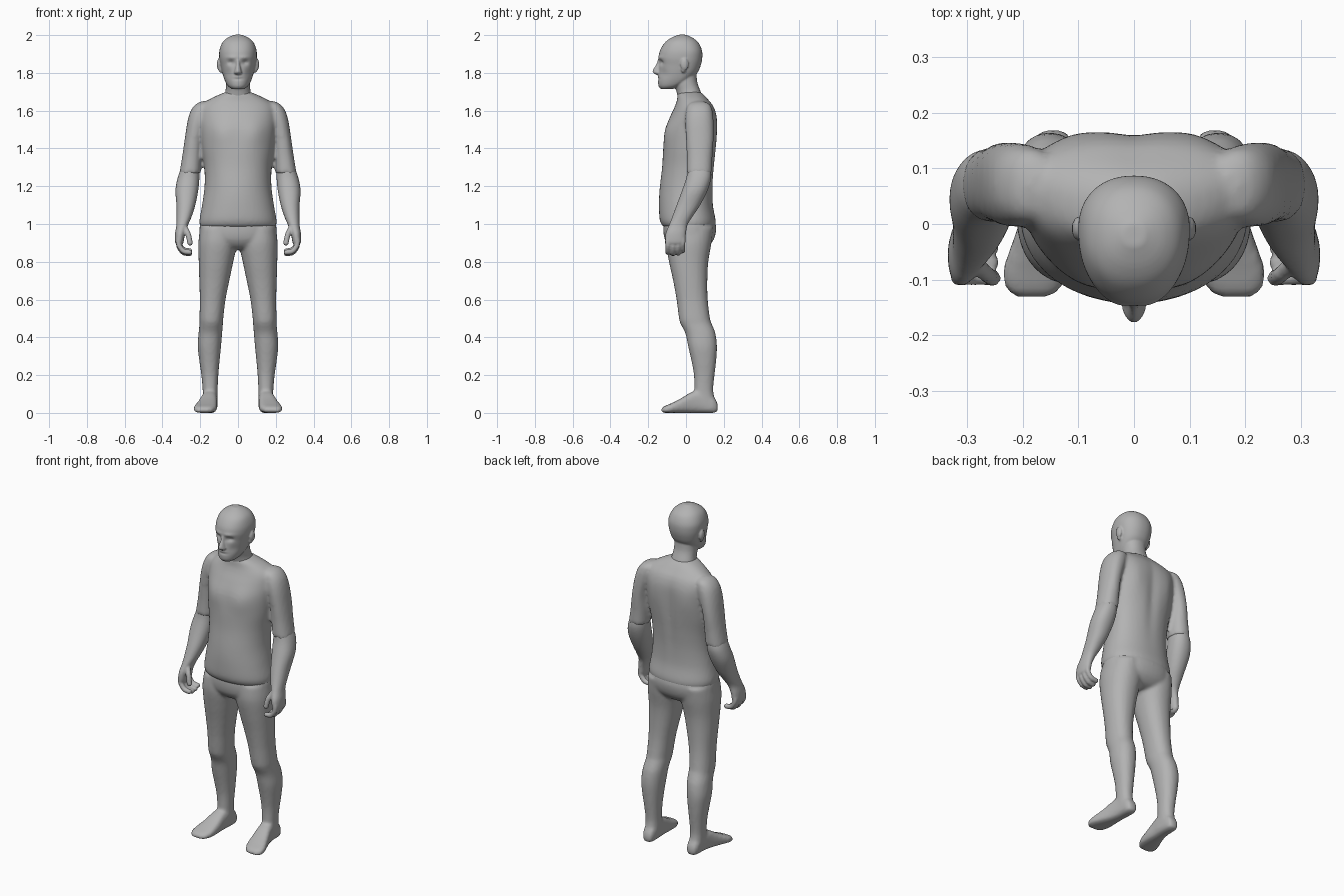
import bpy, bmesh, math
from mathutils import Vector, Matrix

grey = bpy.data.materials.new("plain grey")
grey.diffuse_color = (0.45, 0.45, 0.45, 1)


def spline(rows, steps):
    """Catmull-Rom interpolation through a list of equal-length rows."""
    out = []
    for i in range(len(rows) - 1):
        p0, p1 = rows[max(i - 1, 0)], rows[i]
        p2, p3 = rows[i + 1], rows[min(i + 2, len(rows) - 1)]
        for k in range(steps):
            t = k / steps
            out.append([0.5 * (2 * b + (c - a) * t + (2 * a - 5 * b + 4 * c - d) * t * t
                               + (3 * b - a - 3 * c + d) * t ** 3)
                        for a, b, c, d in zip(p0, p1, p2, p3)])
    return out + [list(rows[-1])]


def loft(bm, rows, s=1, n=2.2, axis="z", segs=32, steps=4, bumps=()):
    """Skin oval sections: (t, a_min, a_max, b_min, b_max, b_of_widest_point)."""
    rings = []
    for t, a0, a1, b0, b1, bc in spline(rows, steps):
        ring = []
        for j in range(segs):
            ang = 2 * math.pi * j / segs
            c, q = math.cos(ang), math.sin(ang)
            a = (a0 + a1) / 2 + (a1 - a0) / 2 * math.copysign(abs(c) ** (2 / n), c)
            b = bc + ((b1 - bc) if q > 0 else (bc - b0)) * math.copysign(abs(q) ** (2 / n), q)
            # soft bumps: (side, x, z, radius_x, radius_z, shift_y)
            for side, x, z, rx, rz, d in bumps:
                if q * side > 0:
                    b += d * math.exp(-((abs(a) - x) / rx) ** 2 - ((t - z) / rz) ** 2) * min(1, abs(q) * 2)
            ring.append(bm.verts.new((s * a, b, t) if axis == "z" else (s * a, t, b)))
        rings.append(ring)
    for r0, r1 in zip(rings, rings[1:]):
        for j in range(segs):
            k = (j + 1) % segs
            bm.faces.new((r0[j], r0[k], r1[k], r1[j]))
    bm.faces.new(rings[0])
    bm.faces.new(rings[-1])


def sym(rows):
    """(z, half width, front, back, widest y) to loft rows."""
    return [(z, -w, w, f, b, c) for z, w, f, b, c in rows]


def mid(rows):
    return [(*r, (r[3] + r[4]) / 2) for r in rows]


def ball(bm, pos, radii):
    bmesh.ops.create_icosphere(bm, subdivisions=2, radius=1,
                               matrix=Matrix.Translation(pos) @ Matrix.Diagonal((*radii, 1)))


def finger(bm, path, r, s):
    for x, y, z in spline(path, 6):
        ball(bm, (s * x, y, z), (r, r, r))


def finish(name, bm, voxel, smooth=3):
    """Fuse the overlapping pieces into one smooth skin."""
    bmesh.ops.recalc_face_normals(bm, faces=bm.faces)
    me = bpy.data.meshes.new(name)
    bm.to_mesh(me)
    bm.free()
    me.materials.append(grey)
    ob = bpy.data.objects.new(name, me)
    bpy.context.collection.objects.link(ob)
    bpy.ops.object.select_all(action="DESELECT")
    bpy.context.view_layer.objects.active = ob
    ob.select_set(True)
    m = ob.modifiers.new("fuse", "REMESH")
    m.mode, m.voxel_size, m.use_smooth_shade = "VOXEL", voxel, True
    m2 = ob.modifiers.new("soften", "SMOOTH")
    m2.factor, m2.iterations = 0.5, smooth
    for mod in ("fuse", "soften"):
        bpy.ops.object.modifier_apply(modifier=mod)
    bpy.ops.object.shade_smooth()


# shirt: torso with chest, shoulder blades and spine groove, plus sleeves
bm = bmesh.new()
loft(bm, sym([(0.985, 0.2, -0.12, 0.155, 0.02), (1.02, 0.204, -0.138, 0.157, 0.02),
              (1.1, 0.19, -0.14, 0.143, 0.02), (1.2, 0.177, -0.135, 0.142, 0.03),
              (1.3, 0.178, -0.126, 0.15, 0.04), (1.4, 0.192, -0.12, 0.16, 0.05),
              (1.5, 0.203, -0.108, 0.165, 0.06), (1.57, 0.208, -0.083, 0.163, 0.07),
              (1.62, 0.2, -0.06, 0.148, 0.07), (1.655, 0.16, -0.048, 0.122, 0.06),
              (1.685, 0.1, -0.045, 0.095, 0.04), (1.7, 0.06, -0.04, 0.075, 0.03)]),
     segs=64, bumps=[(-1, 0.09, 1.48, 0.06, 0.07, -0.01), (1, 0.11, 1.5, 0.05, 0.1, 0.008),
                     (1, 0, 1.42, 0.03, 0.2, -0.01), (-1, 0, 1.15, 0.09, 0.1, -0.004)])
for s in (1, -1):
    loft(bm, mid([(1.65, 0.15, 0.19, 0.05, 0.09), (1.635, 0.14, 0.222, 0.015, 0.125),
                  (1.6, 0.14, 0.25, 0.0, 0.14), (1.54, 0.16, 0.268, -0.005, 0.146),
                  (1.45, 0.187, 0.282, 0.0, 0.146), (1.36, 0.193, 0.295, 0.004, 0.14),
                  (1.27, 0.198, 0.31, 0.003, 0.137)]), s)
finish("shirt", bm, 0.01)

# trousers and feet
bm = bmesh.new()
loft(bm, sym([(1.04, 0.19, -0.11, 0.145, 0.02), (0.98, 0.204, -0.12, 0.16, 0.02),
              (0.92, 0.2, -0.113, 0.148, 0.02), (0.88, 0.16, -0.085, 0.115, 0.02),
              (0.865, 0.1, -0.05, 0.08, 0.02)]), segs=48)
for s in (1, -1):
    loft(bm, mid([(0.98, 0.01, 0.2, -0.105, 0.145), (0.9, 0.005, 0.21, -0.108, 0.135),
                  (0.8, 0.025, 0.208, -0.09, 0.118), (0.7, 0.046, 0.205, -0.068, 0.113),
                  (0.6, 0.066, 0.202, -0.05, 0.115), (0.5, 0.078, 0.204, -0.037, 0.127),
                  (0.47, 0.08, 0.204, -0.028, 0.137), (0.42, 0.084, 0.209, -0.003, 0.156),
                  (0.35, 0.09, 0.213, 0.012, 0.164), (0.27, 0.098, 0.204, 0.03, 0.159),
                  (0.2, 0.104, 0.194, 0.042, 0.151), (0.12, 0.108, 0.187, 0.044, 0.144),
                  (0.06, 0.108, 0.185, 0.04, 0.155), (0.02, 0.112, 0.18, 0.04, 0.155)]), s)
    loft(bm, mid([(0.168, 0.125, 0.165, 0.01, 0.045), (0.145, 0.112, 0.18, 0, 0.085),
                  (0.08, 0.108, 0.187, 0, 0.12), (0.03, 0.11, 0.197, 0, 0.11),
                  (-0.03, 0.11, 0.217, 0, 0.075), (-0.08, 0.115, 0.234, 0, 0.05),
                  (-0.115, 0.132, 0.23, 0, 0.035), (-0.13, 0.15, 0.212, 0.004, 0.024)]),
         s, n=2.9, axis="y")
finish("trousers_and_feet", bm, 0.01, 2)

# bare forearms with palm, thumb and four curled fingers
for s, side in ((1, "left"), (-1, "right")):
    bm = bmesh.new()
    loft(bm, mid([(1.31, 0.205, 0.295, 0.012, 0.128), (1.25, 0.204, 0.318, 0.003, 0.134),
                  (1.18, 0.21, 0.331, -0.02, 0.115), (1.1, 0.226, 0.326, -0.05, 0.075),
                  (1.04, 0.245, 0.325, -0.072, 0.035), (0.995, 0.264, 0.326, -0.09, 0.008),
                  (0.95, 0.28, 0.333, -0.108, 0.0), (0.905, 0.288, 0.333, -0.11, -0.004),
                  (0.89, 0.295, 0.325, -0.1, -0.015)]), s)
    for y, drop in ((-0.096, 0.004), (-0.069, -0.003), (-0.042, 0), (-0.017, 0.012)):
        finger(bm, [(0.314, y, 0.92), (0.312, y, 0.883 + drop),
                    (0.288, y, 0.852 + drop), (0.256, y, 0.846 + drop)], 0.0145, s)
    finger(bm, [(0.285, -0.07, 0.985), (0.264, -0.09, 0.945), (0.254, -0.097, 0.9)], 0.0155, s)
    finish(side + "_forearm_and_hand", bm, 0.006, 2)

# head with brow, eye sockets and mouth, plus neck, nose and ears
bm = bmesh.new()
loft(bm, sym([(1.714, 0.03, -0.132, -0.07, -0.1), (1.73, 0.053, -0.145, -0.035, -0.07),
              (1.76, 0.07, -0.148, 0.02, -0.04), (1.8, 0.083, -0.145, 0.06, -0.02),
              (1.84, 0.092, -0.143, 0.078, -0.01), (1.88, 0.099, -0.145, 0.086, -0.01),
              (1.92, 0.098, -0.137, 0.084, -0.01), (1.96, 0.083, -0.112, 0.066, -0.02),
              (1.985, 0.057, -0.08, 0.036, -0.02), (2.002, 0.02, -0.04, 0.0, -0.02)]),
     segs=96, steps=8,
     bumps=[(-1, 0.037, 1.855, 0.018, 0.013, 0.014), (-1, 0.035, 1.882, 0.03, 0.009, -0.005),
            (-1, 0, 1.768, 0.026, 0.005, 0.006), (-1, 0, 1.778, 0.02, 0.006, -0.004),
            (-1, 0.055, 1.795, 0.02, 0.025, 0.006)])
loft(bm, sym([(1.64, 0.085, -0.035, 0.1, 0.03), (1.7, 0.067, -0.05, 0.078, 0.02),
              (1.75, 0.064, -0.065, 0.06, 0), (1.81, 0.064, -0.07, 0.055, 0)]))
loft(bm, sym([(1.875, 0.009, -0.147, -0.12, -0.135), (1.845, 0.011, -0.158, -0.12, -0.138),
              (1.815, 0.018, -0.176, -0.12, -0.14), (1.8, 0.022, -0.174, -0.12, -0.143),
              (1.79, 0.012, -0.155, -0.12, -0.14)]), n=2)
for s in (1, -1):
    ball(bm, (s * 0.1, -0.008, 1.845), (0.012, 0.022, 0.034))
    ball(bm, (s * 0.093, -0.014, 1.818), (0.01, 0.013, 0.018))
finish("head_and_neck", bm, 0.005, 2)
